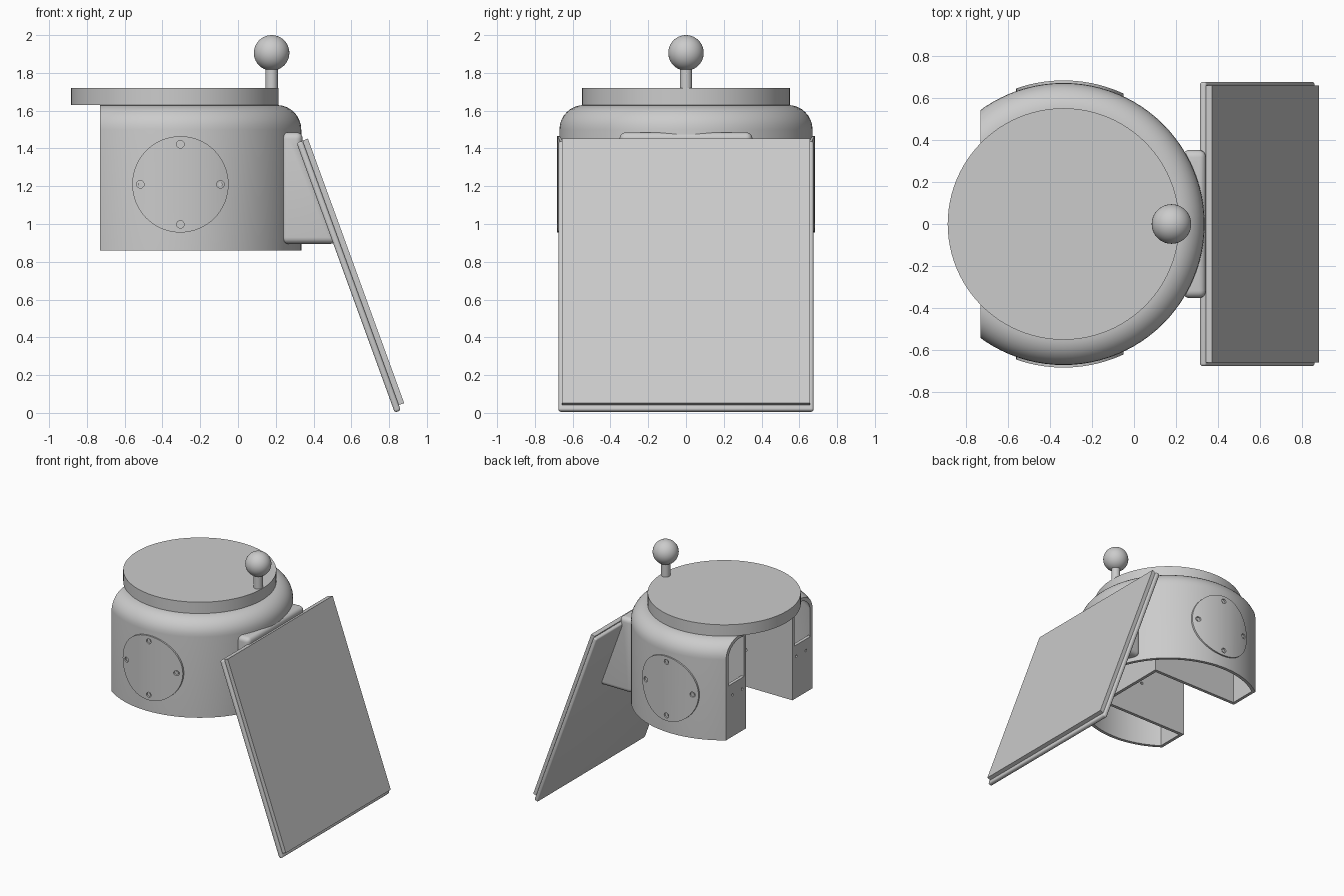
import bpy, bmesh, math
from mathutils import Matrix, Vector

cube = bpy.data.objects.get("Cube")
if cube:
    bpy.data.objects.remove(cube)

grey = bpy.data.materials.new("plain grey")
grey.use_nodes = True
grey.diffuse_color = (0.6, 0.6, 0.6, 1)
grey.node_tree.nodes["Principled BSDF"].inputs["Base Color"].default_value = (0.6, 0.6, 0.6, 1)

CX = -0.335           # axis of the round housing
R = 0.67              # housing radius
BOTTOM, TOP = 0.86, 1.63
END = -0.73           # flat open end of the housing
SLOT, SLOT_END = 0.29, 0.03
WALL = 0.025


def finish(name, bm):
    bmesh.ops.recalc_face_normals(bm, faces=bm.faces)
    mesh = bpy.data.meshes.new(name)
    bm.to_mesh(mesh)
    bm.free()
    mesh.materials.append(grey)
    obj = bpy.data.objects.new(name, mesh)
    bpy.context.collection.objects.link(obj)
    return obj


def box(name, lo, hi):
    lo, hi = Vector(lo), Vector(hi)
    bm = bmesh.new()
    bmesh.ops.create_cube(bm, size=1, matrix=Matrix.Translation((lo + hi) / 2)
                          @ Matrix.Diagonal((*(hi - lo), 1)))
    return finish(name, bm)


def drum(name, radius, z0, z1, x=CX, fillet=0, segments=96):
    """Upright cylinder, optionally with a rounded top rim."""
    bm = bmesh.new()
    bmesh.ops.create_cone(bm, cap_ends=True, segments=segments, radius1=radius, radius2=radius,
                          depth=z1 - z0, matrix=Matrix.Translation((x, 0, (z0 + z1) / 2)))
    if fillet:
        rim = [e for e in bm.edges if all(v.co.z > z1 - 0.001 for v in e.verts)]
        bmesh.ops.bevel(bm, geom=rim, offset=fillet, segments=8, profile=0.5, affect='EDGES')
    return finish(name, bm)


def rod(name, radius, start, end, segments=24):
    """Cylinder between two points."""
    start, end = Vector(start), Vector(end)
    turn = (end - start).to_track_quat('Z', 'Y').to_matrix().to_4x4()
    bm = bmesh.new()
    bmesh.ops.create_cone(bm, cap_ends=True, segments=segments, radius1=radius, radius2=radius,
                          depth=(end - start).length,
                          matrix=Matrix.Translation((start + end) / 2) @ turn)
    return finish(name, bm)


def modify(obj, kind, **settings):
    mod = obj.modifiers.new(kind, kind)
    for key, value in settings.items():
        setattr(mod, key, value)
    bpy.context.view_layer.objects.active = obj
    bpy.ops.object.modifier_apply(modifier=mod.name)


def combine(obj, cutter, operation='DIFFERENCE'):
    modify(obj, 'BOOLEAN', object=cutter, operation=operation, solver='EXACT')
    bpy.data.objects.remove(cutter)


def extrude_profile(name, points, half_width):
    """Extrude an x-z outline evenly to both sides of y = 0."""
    bm = bmesh.new()
    face = bm.faces.new([bm.verts.new((x, -half_width, z)) for x, z in points])
    new = bmesh.ops.extrude_face_region(bm, geom=[face])["geom"]
    bmesh.ops.translate(bm, vec=(0, 2 * half_width, 0),
                        verts=[v for v in new if isinstance(v, bmesh.types.BMVert)])
    return finish(name, bm)


# Cavity: open below, and open through the windows in the end walls
cavity = drum("cavity", R - WALL, 0.7, TOP - WALL, fillet=0.11)
combine(cavity, box("cutter", (-2, -SLOT - WALL, 0.6), (SLOT_END + WALL, SLOT + WALL, 1.9)))
combine(cavity, box("cutter", (-2, -1, 0.5), (END + WALL, 1, 1.28)))

# Housing with its rounded shoulder, flat end and central slot
housing = drum("housing", R, BOTTOM, TOP, fillet=0.13)
combine(housing, box("cutter", (-2, -1, 0.5), (END, 1, 2)))
combine(housing, box("cutter", (-1.8, -SLOT, 0.4), (SLOT_END, SLOT, 2.1)))
combine(housing, cavity)
for side in (1, -1):
    for y in (0.34, 0.46):
        combine(housing, rod("cutter", 0.01, (END - 0.1, side * y, 1.19),
                             (END + 0.06, side * y, 1.19), 12))
    combine(housing, rod("cutter", 0.012, (-0.32, side * 0.2, 1.15),
                         (-0.32, side * 0.4, 1.15), 12))

# Round access covers following the curved sides
PX, PZ, PR = -0.305, 1.21, 0.255
for side, label in ((1, "back"), (-1, "front")):
    cover = rod(label + "_cover", PR, (PX, side * 0.4, PZ), (PX, side * 0.9, PZ), 64)
    combine(cover, drum("cutter", R + 0.012, 0.5, 2, segments=192), 'INTERSECT')
    combine(cover, drum("cutter", R - 0.01, 0.4, 2.1, segments=192))
    for i in range(4):
        angle = i * math.pi / 2
        x, z = PX + 0.212 * math.cos(angle), PZ + 0.212 * math.sin(angle)
        combine(cover, rod("cutter", 0.02, (x, side * 0.5, z), (x, side * 0.9, z), 20))
        y = side * math.sqrt(R ** 2 - (x - CX) ** 2)
        rod(label + "_screw", 0.011, (x, y - side * 0.015, z), (x, y + side * 0.005, z), 12)

# Lid and ball-topped post
drum("lid", 0.55, TOP, 1.72)
rod("post", 0.033, (0.178, 0, 1.71), (0.178, 0, 1.85), 32)
bm = bmesh.new()
bmesh.ops.create_uvsphere(bm, u_segments=40, v_segments=20, radius=0.094,
                          matrix=Matrix.Translation((0.178, 0, 1.906)))
finish("ball", bm)

# Leaning board: rounded backing with a flat facing
TILT = math.radians(20)


def on_board(down, out):
    return (0.31 + down * math.sin(TILT) + out * math.cos(TILT),
            1.43 - down * math.cos(TILT) + out * math.sin(TILT))


def slab(name, length, out0, out1, half_width):
    return extrude_profile(name, [on_board(0, out0), on_board(length, out0),
                                  on_board(length, out1), on_board(0, out1)], half_width)


backing = slab("board_backing", 1.52, 0, 0.034, 0.675)
modify(backing, 'BEVEL', width=0.013, segments=4)
slab("board_facing", 1.49, 0.034, 0.064, 0.657)

# Wedge bracket joining the board to the housing
bracket = extrude_profile("bracket", [(0.23, 0.895), (0.525, 0.895), (0.338, 1.41),
                                      (0.345, 1.485), (0.23, 1.485)], 0.352)
modify(bracket, 'BEVEL', width=0.035, segments=5, limit_method='ANGLE', angle_limit=0.6)
combine(bracket, drum("cutter", R - 0.01, 0.5, TOP, fillet=0.13))

# Smooth curved faces, keep hard edges
bpy.ops.object.select_all(action='DESELECT')
for obj in bpy.context.scene.objects:
    if obj.type == 'MESH' and grey.name in obj.data.materials:
        obj.select_set(True)
        bpy.context.view_layer.objects.active = obj
bpy.ops.object.shade_smooth_by_angle(angle=math.radians(30))
